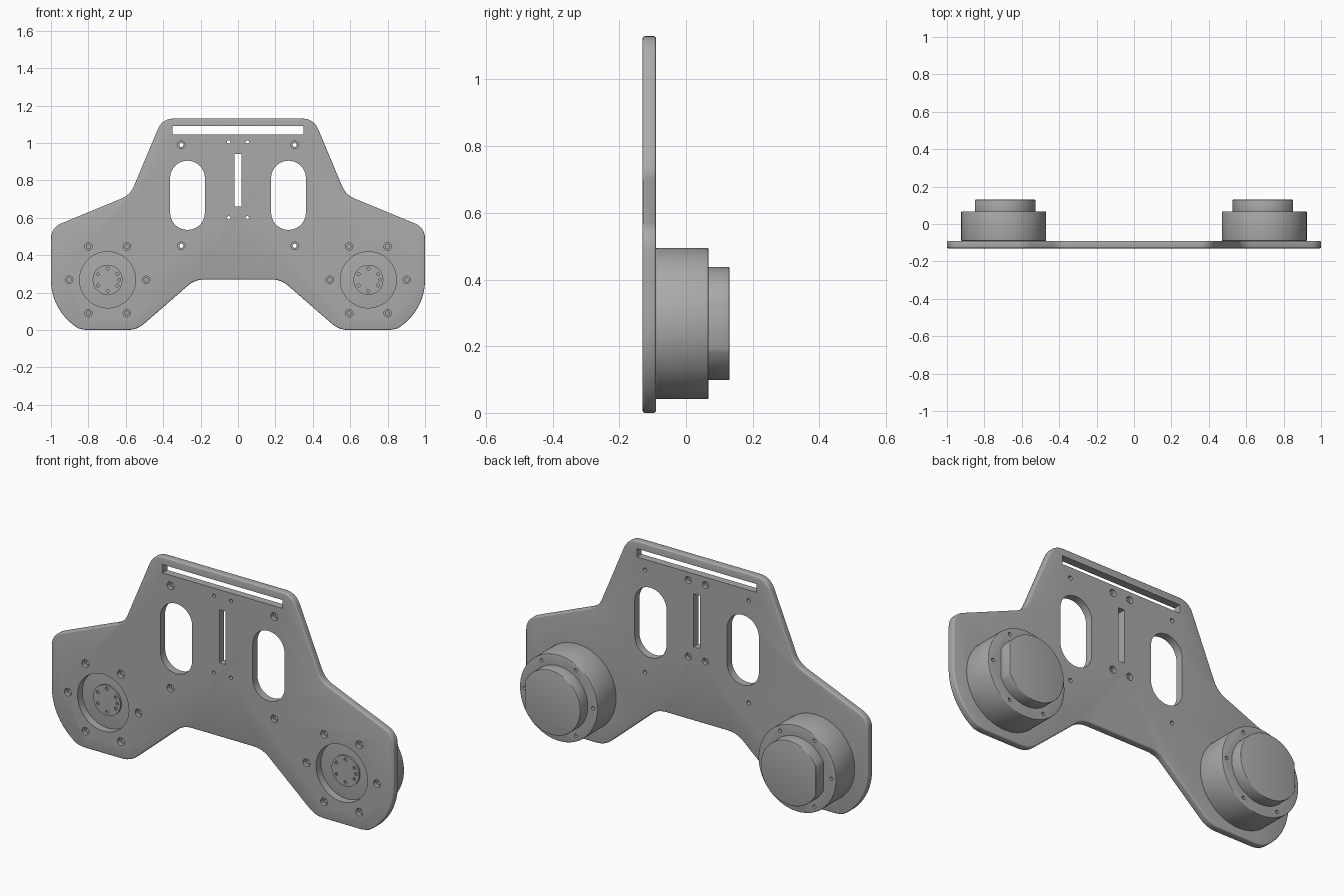
import bpy, bmesh
from math import sin, cos, pi, radians, atan2
from mathutils import Vector

cube = bpy.data.objects.get("Cube")
if cube:
    bpy.data.objects.remove(cube)

grey = bpy.data.materials.new("plain grey")
grey.use_nodes = True
colour = (0.40, 0.40, 0.40, 1)
grey.diffuse_color = colour
grey.node_tree.nodes["Principled BSDF"].inputs["Base Color"].default_value = colour

FRONT, BACK = -0.13, -0.09      # plate faces
MX, MZ = 0.697, 0.268           # motor axis


def circle(x, z, r, n=24):
    return [(x + r * cos(2 * pi * i / n), z + r * sin(2 * pi * i / n)) for i in range(n)]


def rect(x, z, w, h):
    return [(x - w, z - h), (x + w, z - h), (x + w, z + h), (x - w, z + h)]


def ring(x, z, r, step=60, start=0):
    return [(x + r * cos(radians(a)), z + r * sin(radians(a))) for a in range(start, start + 360, step)]


def fillet(corners, n=6):
    """Round each (x, z, tangent length) corner with a small curve."""
    out = []
    for i, (x, z, t) in enumerate(corners):
        p = Vector((x, z))
        if not t:
            out.append((x, z))
            continue
        a = p + (Vector(corners[i - 1][:2]) - p).normalized() * t
        b = p + (Vector(corners[(i + 1) % len(corners)][:2]) - p).normalized() * t
        for k in range(n + 1):
            s = k / n
            out.append(tuple(a * (1 - s) ** 2 + p * 2 * s * (1 - s) + b * s * s))
    return out


def make(name, prisms):
    """One object from prisms: (x-z profile, y start, y end)."""
    bm = bmesh.new()
    for profile, y0, y1 in prisms:
        face = bm.faces.new([bm.verts.new((x, y0, z)) for x, z in profile])
        ext = bmesh.ops.extrude_face_region(bm, geom=[face])
        moved = [v for v in ext["geom"] if isinstance(v, bmesh.types.BMVert)]
        bmesh.ops.translate(bm, verts=moved, vec=(0, y1 - y0, 0))
    bmesh.ops.recalc_face_normals(bm, faces=bm.faces)
    mesh = bpy.data.meshes.new(name)
    bm.to_mesh(mesh)
    bm.free()
    mesh.materials.append(grey)
    obj = bpy.data.objects.new(name, mesh)
    bpy.context.collection.objects.link(obj)
    return obj


def finish(obj, bevel=0, cutters=()):
    """Bevel the rim, cut the holes, bake, and shade smooth by angle."""
    if bevel:
        mod = obj.modifiers.new("rim", 'BEVEL')
        mod.width, mod.segments = bevel, 3
        mod.limit_method, mod.angle_limit = 'ANGLE', radians(60)
    for cutter in cutters:
        cutter.hide_render = True
        mod = obj.modifiers.new("holes", 'BOOLEAN')
        mod.operation, mod.solver, mod.object = 'DIFFERENCE', 'EXACT', cutter
    bpy.ops.object.select_all(action='DESELECT')
    obj.select_set(True)
    bpy.context.view_layer.objects.active = obj
    for mod in list(obj.modifiers):
        bpy.ops.object.modifier_apply(modifier=mod.name)
    for cutter in cutters:
        bpy.data.objects.remove(cutter)
    bpy.ops.object.shade_smooth_by_angle(angle=radians(35))


# Plate outline: right half from bottom centre upwards, then mirrored
arc = [(MX + 0.303 * cos(radians(a)), MZ + 0.303 * sin(radians(a)), 0) for a in range(-59, 0, 5)]
half = [(0.23, 0.27, 0.05), (0.54, 0, 0.05), (0.82, 0, 0.02)] + arc
half += [(1, 0.29, 0), (1, 0.547, 0.06), (0.576, 0.722, 0.05), (0.405, 1.13, 0.06)]
outline = fillet(half + [(-x, z, t) for x, z, t in reversed(half)])
plate = make("mounting_plate", [(outline, FRONT, BACK)])

# Openings and through holes in the plate
IN, OUT, MID = FRONT - 0.05, BACK + 0.05, (FRONT + BACK) / 2
through = [(rect(0, 1.068, 0.35, 0.022), IN, OUT), (rect(0, 0.80, 0.018, 0.14), IN, OUT)]
counterbores = []
for s in (-1, 1):
    oval = [(s * 0.27 + 0.093 * cos(radians(a)), 0.72 + (0.092 if a < 180 else -0.092) + 0.093 * sin(radians(a)))
            for a in list(range(0, 180, 10)) + [179.99] + list(range(180, 360, 10)) + [360]]
    through += [(oval, IN, OUT), (circle(s * MX, MZ, 0.15, 64), IN, OUT)]
    for z in (0.45, 0.99):
        through.append((circle(s * 0.303, z, 0.011), IN, OUT))
        counterbores.append((circle(s * 0.303, z, 0.02), IN, MID))
    for z in (0.6, 1.005):
        through.append((circle(s * 0.05, z, 0.009), IN, OUT))
        counterbores.append((circle(s * 0.05, z, 0.018), MID, OUT))
    for x, z in ring(s * MX, MZ, 0.206):
        through.append((circle(x, z, 0.011), IN, OUT))
        counterbores.append((circle(x, z, 0.02), IN, MID))
finish(plate, 0.007, [make("through_cutter", through), make("counterbore_cutter", counterbores)])

# Motors: can, rear cap with a flat on its outer side, and front hub
for side, s in (("left", 1), ("right", -1)):
    x = s * MX
    can = make(side + "_motor_can", [(circle(x, MZ, 0.227, 96), BACK, 0.067)])
    screws = [(circle(px, pz, 0.009, 16), 0.04, 0.1) for px, pz in ring(x, MZ, 0.2)]
    finish(can, 0.003, [make("screw_cutter", screws)])

    cap_profile = [(x + s * min(px, 0.156), pz) for px, pz in circle(0, MZ, 0.17, 96)
                   if px < 0.156] 
    cap_profile.sort(key=lambda p: atan2(p[1] - MZ, -s * (p[0] - x)))
    finish(make(side + "_motor_cap", [(cap_profile, 0.06, 0.13)]), 0.003)

    hub = make(side + "_motor_hub", [(circle(x, MZ, 0.08, 48), BACK - 0.01, BACK + 0.005)])
    spots = ring(x, MZ, 0.06, 60, 30) + [(x + 0.062, MZ)]
    finish(hub, 0, [make("hub_cutter", [(circle(px, pz, 0.008, 16), IN, BACK) for px, pz in spots])])
